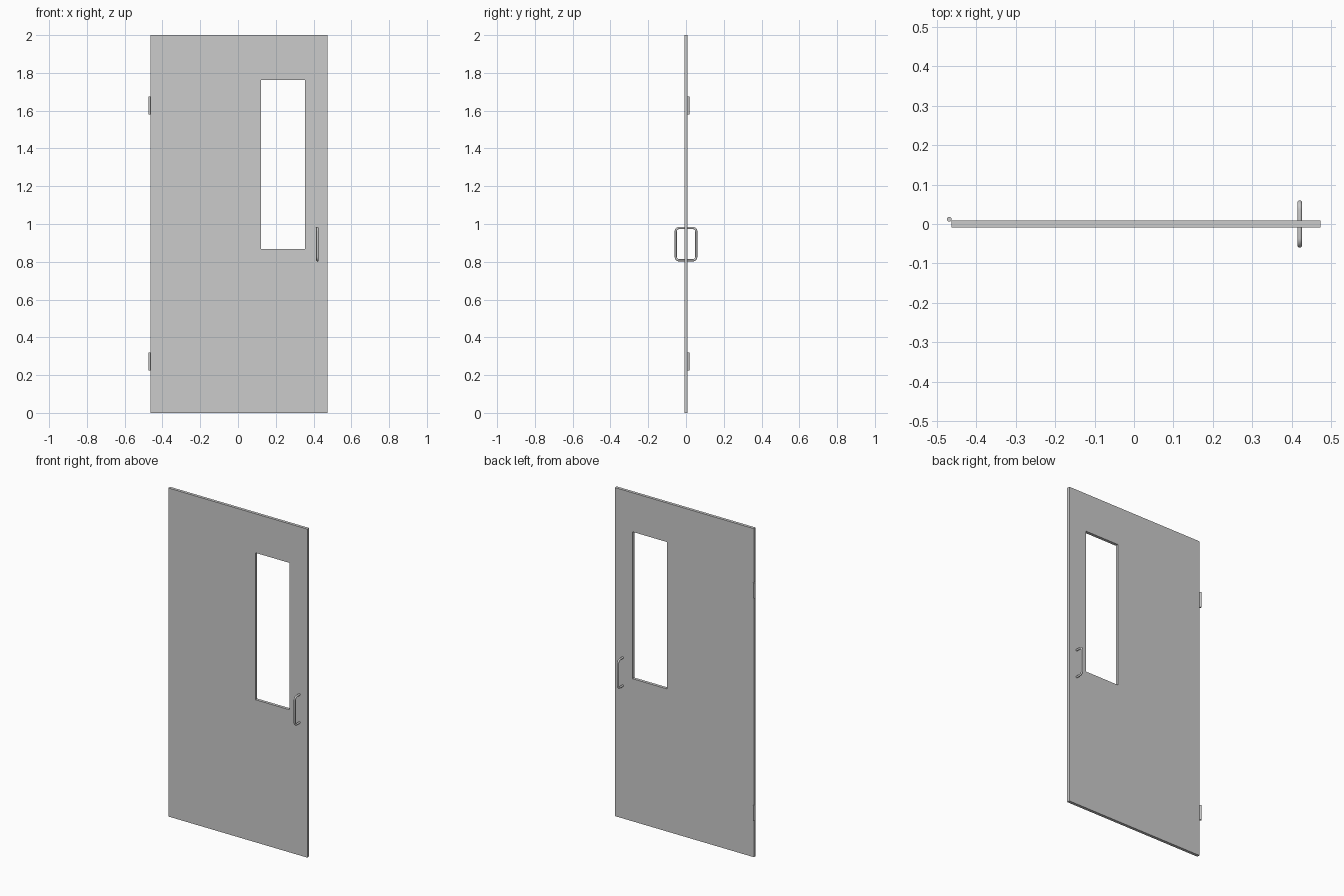
import bpy, bmesh
from math import sin, cos, pi
from mathutils import Vector

if "Cube" in bpy.data.objects:
    bpy.data.objects.remove(bpy.data.objects["Cube"])

X0, X1, HEIGHT, HALF = -0.463, 0.473, 2.0, 0.009     # door leaf
WX0, WX1, WZ0, WZ1 = 0.123, 0.354, 0.868, 1.762      # window opening


def new_object(name, bm):
    bmesh.ops.recalc_face_normals(bm, faces=bm.faces)
    mesh = bpy.data.meshes.new(name)
    bm.to_mesh(mesh)
    bm.free()
    obj = bpy.data.objects.new(name, mesh)
    bpy.context.collection.objects.link(obj)
    return obj


def smooth(obj):
    bpy.ops.object.select_all(action='DESELECT')
    obj.select_set(True)
    bpy.context.view_layer.objects.active = obj
    bpy.ops.object.shade_smooth_by_angle()


# Door leaf: a grid of panels with the window cell left out, then thickened
bm = bmesh.new()
xs, zs = (X0, WX0, WX1, X1), (0, WZ0, WZ1, HEIGHT)
grid = [[bm.verts.new((x, -HALF, z)) for z in zs] for x in xs]
for i in range(3):
    for j in range(3):
        if (i, j) != (1, 1):
            bm.faces.new((grid[i][j], grid[i + 1][j], grid[i + 1][j + 1], grid[i][j + 1]))
ret = bmesh.ops.extrude_face_region(bm, geom=bm.faces[:], use_keep_orig=True)
moved = [g for g in ret['geom'] if isinstance(g, bmesh.types.BMVert)]
bmesh.ops.translate(bm, verts=moved, vec=(0, 2 * HALF, 0))
new_object("door_leaf", bm)


# Pull handles: round tube swept along a rounded bracket path
def handle(name, side, x=0.42, low=0.808, high=0.979, reach=0.054, bend=0.018, r=0.006):
    steps, sides = 6, 16
    path = [(HALF - 0.002, low, 0)]
    for zc, start in ((low + bend, 0), (high - bend, pi / 2)):
        for k in range(steps + 1):
            a = start + k / steps * pi / 2
            path.append((reach - bend + bend * sin(a), zc - bend * cos(a), a))
    path.append((HALF - 0.002, high, pi))
    bm = bmesh.new()
    rings = []
    for y, z, a in path:
        out = Vector((0, sin(a), -cos(a)))
        ring = []
        for k in range(sides):
            t = 2 * pi * k / sides
            p = Vector((x, y, z)) + out * r * cos(t) + Vector((r * sin(t), 0, 0))
            ring.append(bm.verts.new((p.x, side * p.y, p.z)))
        rings.append(ring)
    for a, b in zip(rings, rings[1:]):
        for k in range(sides):
            n = (k + 1) % sides
            bm.faces.new((a[k], a[n], b[n], b[k]))
    bm.faces.new(rings[0])
    bm.faces.new(rings[-1])
    smooth(new_object(name, bm))


handle("front_handle", -1)
handle("back_handle", 1)

# Hinge barrels on the back of the left edge
for name, z in (("lower_hinge", 0.272), ("upper_hinge", 1.627)):
    bpy.ops.mesh.primitive_cylinder_add(vertices=24, radius=0.006, depth=0.094,
                                        location=(-0.468, 0.012, z))
    bpy.context.object.name = name
    smooth(bpy.context.object)
